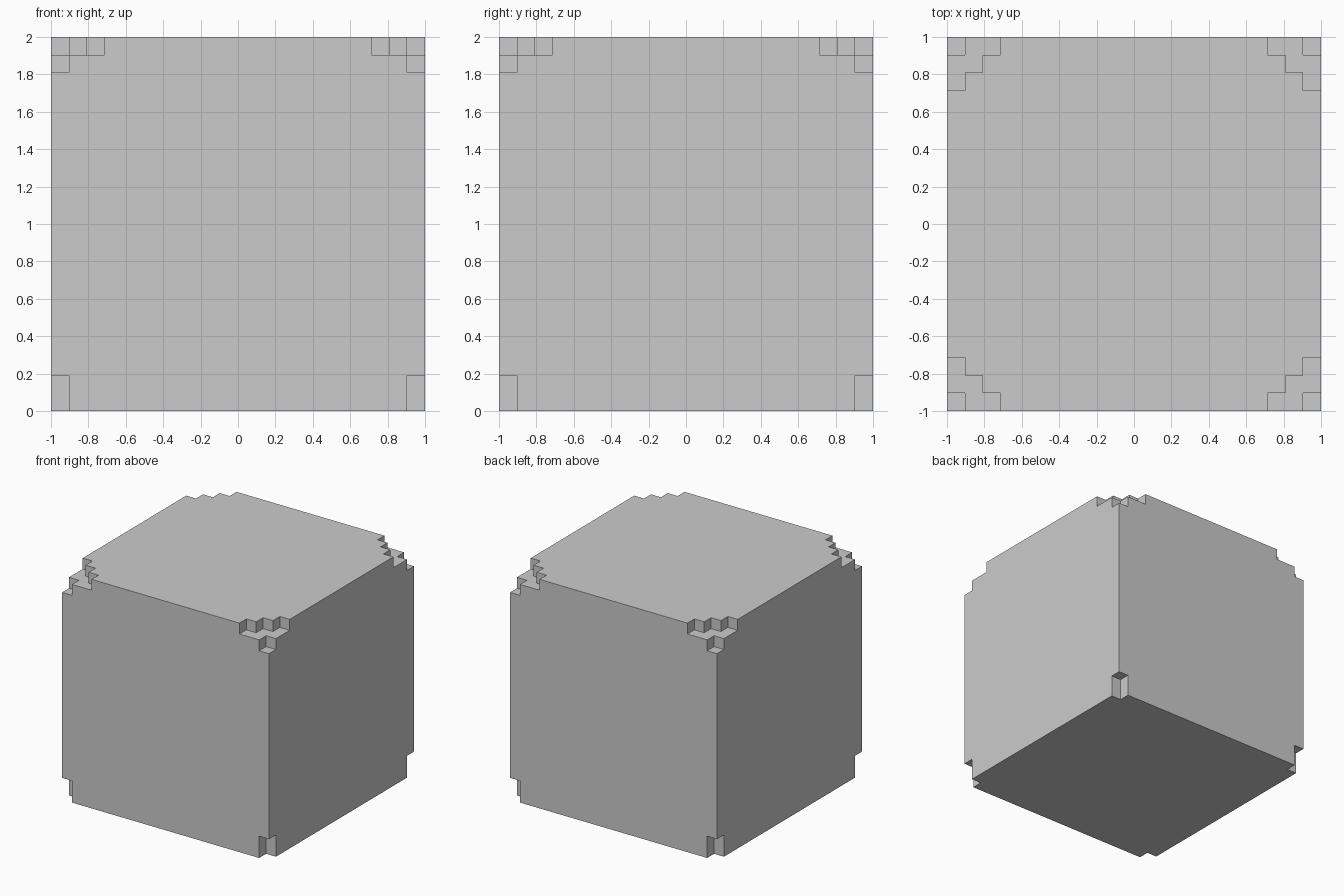
import bpy, bmesh, math
from mathutils import Vector

if "Cube" in bpy.data.objects:
    bpy.data.objects.remove(bpy.data.objects["Cube"])

N = 21            # cells per side
S = 2.0 / N       # cell size


def filled(c):
    """True where the block is solid; the corners are stepped away."""
    if not all(0 <= v < N for v in c):
        return False
    i, j = (min(v, N - 1 - v) for v in c[:2])   # mirrored distance from sides
    if c[2] == N - 1:                           # top layer: stair-step corners
        return i + j > 2
    if c[2] == N - 2 or c[2] < 2:               # layer below top, bottom two layers
        return i + j > 0
    return True


# Outer skin of the block: one quad per exposed cell side
bm = bmesh.new()
for x in range(N):
    for y in range(N):
        for z in range(N):
            if not filled((x, y, z)):
                continue
            for axis in range(3):
                for sign in (-1, 1):
                    n = Vector((0, 0, 0))
                    n[axis] = sign
                    if filled((x + int(n.x), y + int(n.y), z + int(n.z))):
                        continue
                    u = Vector((0, 0, 0))
                    u[(axis + 1) % 3] = 0.5
                    v = n.cross(u)
                    mid = Vector((x + 0.5, y + 0.5, z + 0.5)) + n * 0.5
                    quad = [mid - u - v, mid + u - v, mid + u + v, mid - u + v]
                    bm.faces.new([bm.verts.new(p * S - Vector((1, 1, 0))) for p in quad])

# Weld and merge flat areas into single faces
bmesh.ops.remove_doubles(bm, verts=bm.verts, dist=S * 0.01)
bmesh.ops.dissolve_limit(bm, angle_limit=math.radians(1), verts=bm.verts, edges=bm.edges)
bmesh.ops.recalc_face_normals(bm, faces=bm.faces)

mesh = bpy.data.meshes.new("stepped_block")
bm.to_mesh(mesh)
bm.free()
bpy.context.collection.objects.link(bpy.data.objects.new("stepped_block", mesh))
